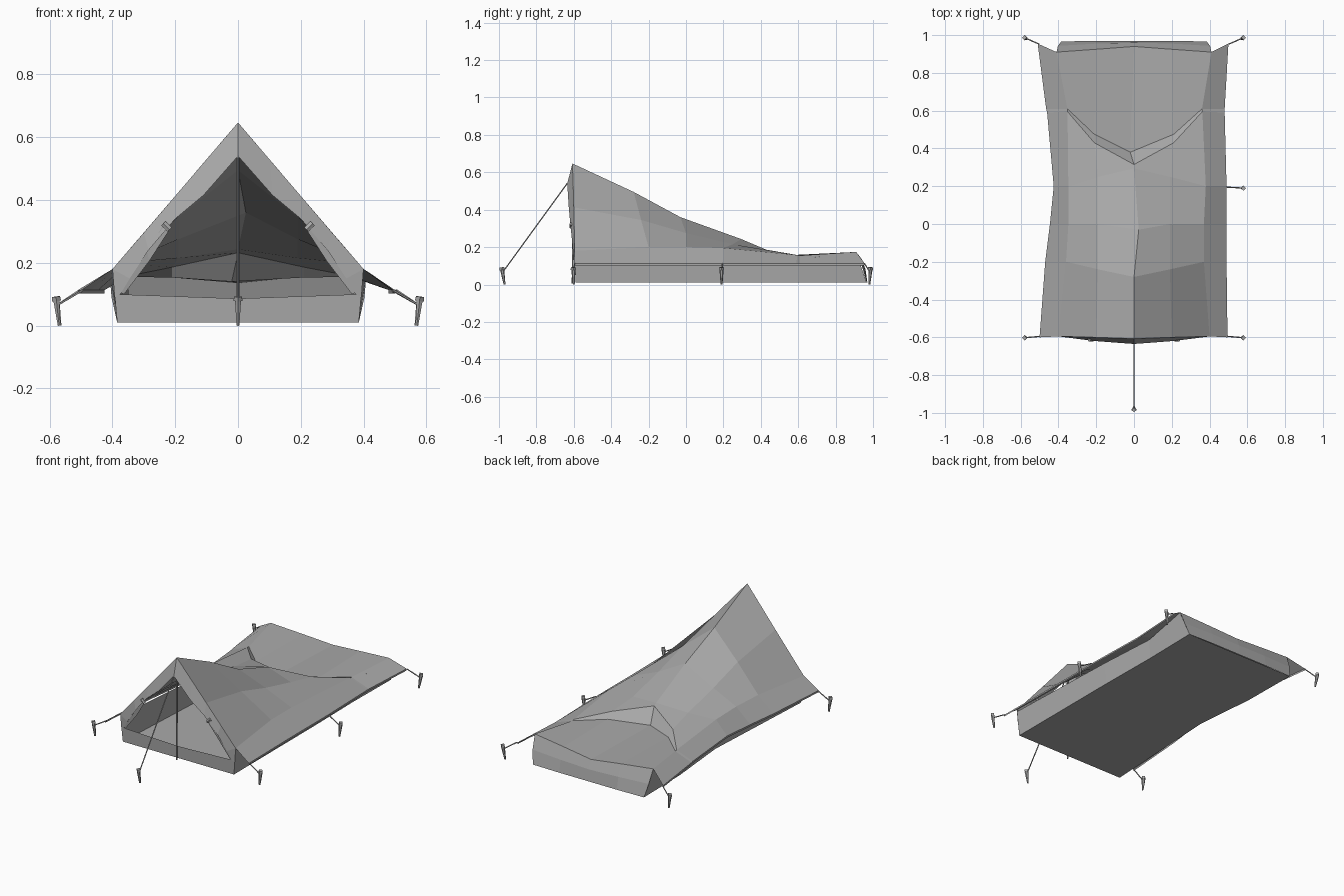
import bpy
import bmesh
from mathutils import Vector

old = bpy.data.objects.get("Cube")
if old:
    bpy.data.objects.remove(old, do_unlink=True)


def make_material(name, colour):
    material = bpy.data.materials.new(name)
    material.use_nodes = True
    material.diffuse_color = colour
    material.node_tree.nodes["Principled BSDF"].inputs["Base Color"].default_value = colour
    return material


grey = make_material("plain grey", (0.4, 0.4, 0.4, 1))


def finish(name, bm):
    mesh = bpy.data.meshes.new(name)
    bm.to_mesh(mesh)
    bm.free()
    mesh.materials.append(grey)
    obj = bpy.data.objects.new(name, mesh)
    bpy.context.collection.objects.link(obj)
    return obj


def sheet(name, rows, flip=False):
    """Cloth panel stretched over equal rows of points."""
    bm = bmesh.new()
    grid = [[bm.verts.new(point) for point in row] for row in rows]
    for lower, upper in zip(grid, grid[1:]):
        for i in range(len(lower) - 1):
            corners = [lower[i], lower[i + 1], upper[i + 1], upper[i]]
            bm.faces.new(corners[::-1] if flip else corners)
    return finish(name, bm)


def rod(name, start, end, r_start, r_end, sides=6):
    """Straight tapered rod between two points."""
    start, end = Vector(start), Vector(end)
    axis = end - start
    bm = bmesh.new()
    bmesh.ops.create_cone(bm, cap_ends=True, segments=sides, radius1=r_start,
                          radius2=r_end, depth=axis.length)
    turn = Vector((0, 0, 1)).rotation_difference(axis).to_matrix().to_4x4()
    bmesh.ops.transform(bm, matrix=turn, verts=bm.verts)
    bmesh.ops.translate(bm, vec=(start + end) / 2, verts=bm.verts)
    return finish(name, bm)


def mirrored(point):
    return (-point[0], point[1], point[2])


# Roof stations: ridge, middle, shoulder, then eave (right x, left x, y)
stations = [
    ((0, -.607, .647), (.2, -.6, .413), (.4, -.595, .18), (.495, .5, -.6)),
    ((0, -.28, .495), (.19, -.24, .345), (.37, -.2, .2), (.49, .47, -.2)),
    ((.025, -.03, .36), (.19, 0, .275), (.37, 0, .2), (.49, .445, 0)),
    ((0, .295, .243), (.19, .25, .215), (.38, .2, .195), (.49, .425, .2)),
    ((0, .315, .232), (.21, .43, .186), (.362, .595, .157), (.48, .46, .59)),
    ((-.02, .38, .14), (.21, .475, .153), (.36, .61, .155), (.48, .465, .61)),
    ((0, .94, .135), (.2, .925, .155), (.41, .91, .174), (.5, .51, .955)),
]
EAVE, HEM = .113, .102
roof = []
for ridge, middle, shoulder, (right, left, y) in stations:
    pull = max(0, right - left) / 2
    sx, sy, sz = shoulder
    roof.append([(-left, y, HEM), (-left, y, EAVE), (pull - sx, sy, sz),
                 mirrored(middle), ridge, middle, shoulder,
                 (right, y, EAVE), (right, y, HEM)])
sheet("roof_canopy", roof)

# Front panel strip around the doorway
outer = [(0, -.607, .647), (.1, -.603, .53), (.2, -.6, .413), (.3, -.597, .296),
         (.4, -.595, .18), (.393, -.593, .09)]
inner = [(0, -.635, .54), (.11, -.627, .415), (.2, -.62, .34), (.285, -.61, .24),
         (.345, -.602, .15), (.375, -.597, .1)]
sheet("front_panel_left", [inner, outer])
sheet("front_panel_right", [[mirrored(p) for p in row] for row in (inner, outer)], True)

# Floor tub, pulled in on one side, with its walls tucked under the roof
floor_z = .01
base = [(-.385, .385, -.59), (-.343, .385, .2), (-.38, .38, .6), (-.385, .385, .966)]
tops = [(-.398, .398, -.595, .17), (-.352, .392, .2, .15),
        (-.38, .385, .6, .135), (-.41, .41, .91, .172)]
tub = []
for (left, right, y), (top_left, top_right, top_y, z) in zip(base, tops):
    tub.append([(top_left, top_y, z), (left, y, floor_z),
                (right, y, floor_z), (top_right, top_y, z)])
sheet("floor_tub", tub, True)
sheet("tub_front_wall", [
    [(-.385, -.59, floor_z), (0, -.59, floor_z), (.385, -.59, floor_z)],
    [(-.393, -.593, .1), (0, -.594, .086), (.393, -.593, .1)]])
sheet("tub_back_wall", [
    [(-.385, .966, floor_z), (-.2, .97, floor_z), (0, .97, floor_z),
     (.2, .97, floor_z), (.385, .966, floor_z)],
    [(-.403, .943, .09), (-.2, .955, .085), (0, .96, .08), (.2, .955, .085),
     (.403, .943, .09)],
    [(-.41, .91, .174), (-.2, .925, .155), (0, .94, .135), (.2, .925, .155),
     (.41, .91, .174)]], True)

# Tied-back door flaps with toggles
for side, word in ((1, "left"), (-1, "right")):
    flap = [[(side * .235, -.612, .325), (side * .29, -.604, .235), (side * .375, -.596, .105)],
            [(side * .215, -.614, .31), (side * .283, -.598, .205), (side * .363, -.595, .1)]]
    sheet("door_flap_" + word, flap, side > 0)
    rod("door_toggle_" + word, (side * .218, -.612, .305), (side * .238, -.612, .325),
        .011, .011)

# Front pole
rod("front_pole", (0, -.606, .005), (0, -.603, .632), .005, .005, 8)


def stake(name, foot, top, anchor):
    """Ground stake with a square head and its guy line."""
    foot, top = Vector(foot), Vector(top)
    neck = foot.lerp(top, .85)
    rod(name + "_stake", foot, neck, .005, .011)
    rod(name + "_stake_head", neck, top, .014, .013, 4)
    rod(name + "_guy_line", anchor, foot.lerp(top, .7), .0035, .0035, 5)


# Stakes and guy lines
for side, word in ((1, "left"), (-1, "right")):
    stake("front_" + word, (side * .57, -.6, 0), (side * .58, -.603, .092),
          (side * .495, -.595, EAVE))
    stake("back_" + word, (side * .567, .98, 0), (side * .58, .987, .092),
          (side * .503, .953, EAVE))
stake("middle_left", (.57, .19, 0), (.58, .19, .092), (.49, .195, EAVE))
stake("front", (0, -.97, 0), (0, -.985, .092), (0, -.635, .54))
